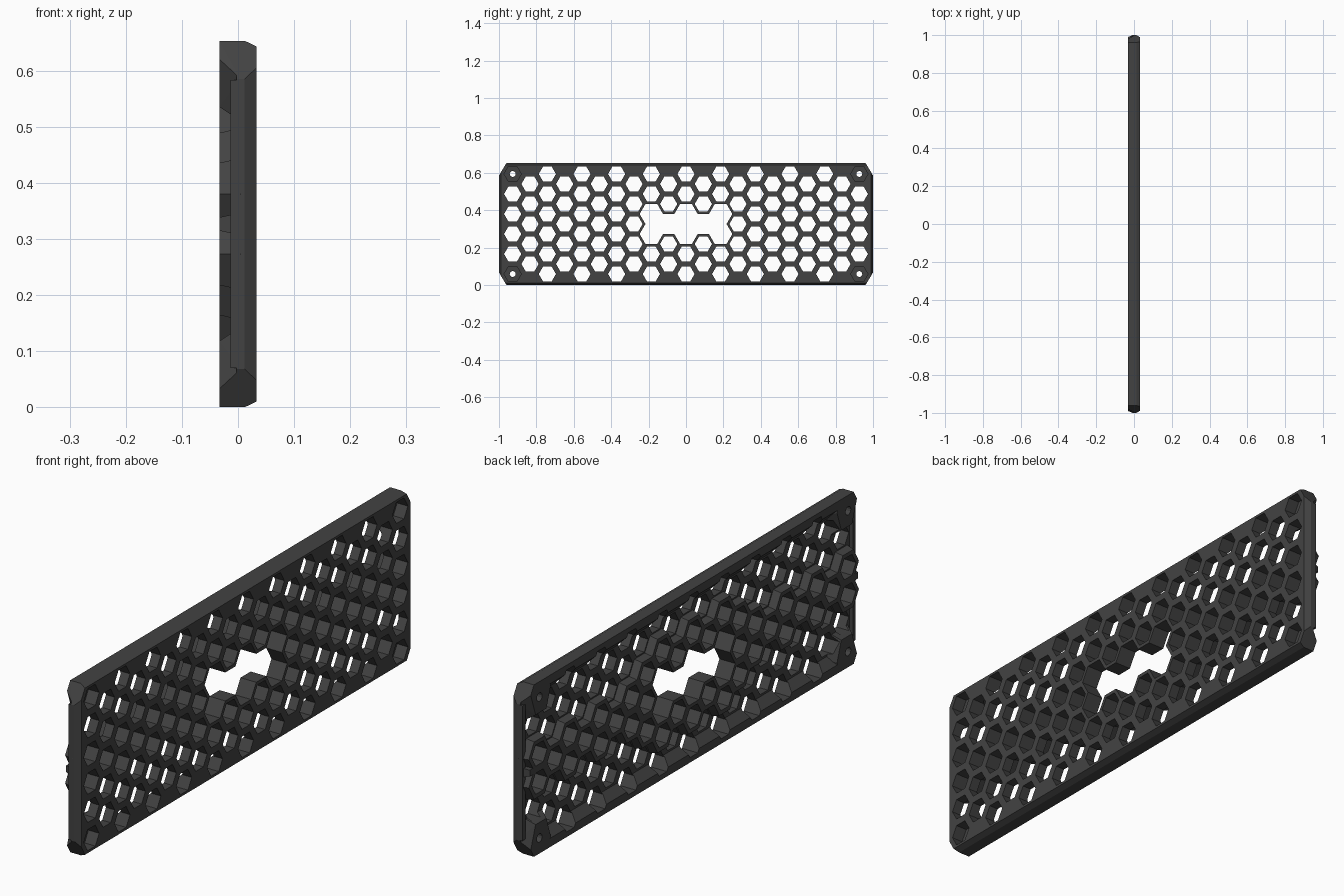
import bpy, bmesh, math

if "Cube" in bpy.data.objects:
    bpy.data.objects.remove(bpy.data.objects["Cube"])

H = 0.653                  # panel height
MID = H / 2
PITCH = 0.107              # vertical spacing of hex cells
COL = PITCH * math.sqrt(3) / 2
BACK, SEAT, FRONT = -0.033, -0.003, 0.033

charcoal = bpy.data.materials.new("charcoal")
charcoal.diffuse_color = (0.055, 0.055, 0.055, 1)
charcoal.use_nodes = True
charcoal.node_tree.nodes["Principled BSDF"].inputs["Base Color"].default_value = charcoal.diffuse_color


def hull(bm, pts):
    """Add a convex solid around the points."""
    part = bmesh.new()
    vs = [part.verts.new(p) for p in pts]
    out = bmesh.ops.convex_hull(part, input=vs)
    loose = [v for v in part.verts if not v.link_faces]
    bmesh.ops.delete(part, geom=loose, context='VERTS')
    bmesh.ops.dissolve_limit(part, angle_limit=0.01, verts=part.verts[:], edges=part.edges[:])
    bmesh.ops.recalc_face_normals(part, faces=part.faces[:])
    tmp = bpy.data.meshes.new("tmp")
    part.to_mesh(tmp)
    part.free()
    bm.from_mesh(tmp)
    bpy.data.meshes.remove(tmp)


def ring(x, y, z, r, n=6):
    return [(x, y + r * math.cos(2 * math.pi * i / n), z + r * math.sin(2 * math.pi * i / n))
            for i in range(n)]


def make(name, bm):
    me = bpy.data.meshes.new(name)
    bm.to_mesh(me)
    bm.free()
    me.materials.append(charcoal)
    ob = bpy.data.objects.new(name, me)
    bpy.context.collection.objects.link(ob)
    return ob


def combine(target, other, op):
    m = target.modifiers.new(op, 'BOOLEAN')
    m.object, m.operation, m.solver, m.use_self = other, op, 'EXACT', True
    bpy.context.view_layer.objects.active = target
    bpy.ops.object.modifier_apply(modifier=m.name)
    bpy.data.objects.remove(other)


def mirrored(pts):
    """The four copies of a corner part."""
    for sy in (1, -1):
        for up in (1, -1):
            yield [(x, sy * y, MID + up * (z - MID)) for x, y, z in pts]


# Cell layout: open window, thickened cells, plain cells and screw corners
cells = []
for k in range(-10, 11):
    zs = [MID + PITCH * (i - 2.5) for i in range(6)] if k % 2 == 0 else \
         [MID + PITCH * (i - 2) for i in range(5)]
    cells += [(k, k * COL, z) for z in zs]
band = [c for c in cells if abs(c[2] - MID) < 0.06]
window = [c for c in band if abs(c[0]) <= 2]
thick = [c for c in cells if c not in window and (c in band or any(
    math.hypot(c[1] - w[1], c[2] - w[2]) < PITCH * 1.1 for w in window))]
screws = [c for c in cells if abs(c[0]) == 10 and abs(c[2] - MID) > 0.2]

# Face plate with chamfered front edge and cut corners
bm = bmesh.new()
pts = []
for x, corner in ((SEAT, ((1, .585), (.96, H))), (.012, ((1, .585), (.96, H))),
                  (FRONT, ((.988, .605), (.966, .643)))):
    for group in mirrored([(x, y, z) for y, z in corner]):
        pts += group
hull(bm, pts)
panel = make("grille_panel", bm)

# Raised back structure
bm = bmesh.new()
for up in (1, -1):         # sloped long rims
    hull(bm, [(x, y, MID + up * (z - MID)) for y in (-.955, .955)
              for x, z in ((BACK, H), (BACK, .62), (SEAT, .588), (.005, .588), (.005, H))])
for s in (1, -1):          # low end rims and centre end stubs
    hull(bm, [(x, s * y, z) for z in (.07, .583)
              for x, y in ((-.013, 1), (-.013, .983), (.005, .97), (.005, 1))])
    hull(bm, [(x, s * y, z) for x, y, w in ((BACK, .92, .012), (BACK, .985, .012),
                                            (.005, .92, .02), (.005, 1, .02))
              for z in (MID - w, MID + w)])
post = [(BACK, y, z) for y, z in ((.979, .62), (.96, H), (.87, H), (.86, .61), (.885, .535), (.95, .535))]
post += [(.005, y, z) for y, z in ((1, .585), (.96, H), (.84, H), (.83, .6), (.865, .51), (.97, .51))]
for p in mirrored(post):   # screw posts
    hull(bm, p)
for k, y, z in thick:      # thickened cell walls
    hull(bm, ring(BACK, y, z, .064) + ring(.005, y, z, .074))
combine(panel, make("back_ribs", bm), 'UNION')

# Through holes, centre window and screw recesses
bm = bmesh.new()
for c in cells:
    k, y, z = c
    if c in screws:
        hull(bm, ring(-.012, y, z, .046) + ring(.06, y, z, .046))
        hull(bm, ring(-.06, y, z, .016, 12) + ring(.05, y, z, .016, 12))
    else:
        r = .0625 if c in window else .046
        hull(bm, ring(-.06, y, z, r) + ring(.06, y, z, r))
combine(panel, make("hole_cutter", bm), 'DIFFERENCE')
